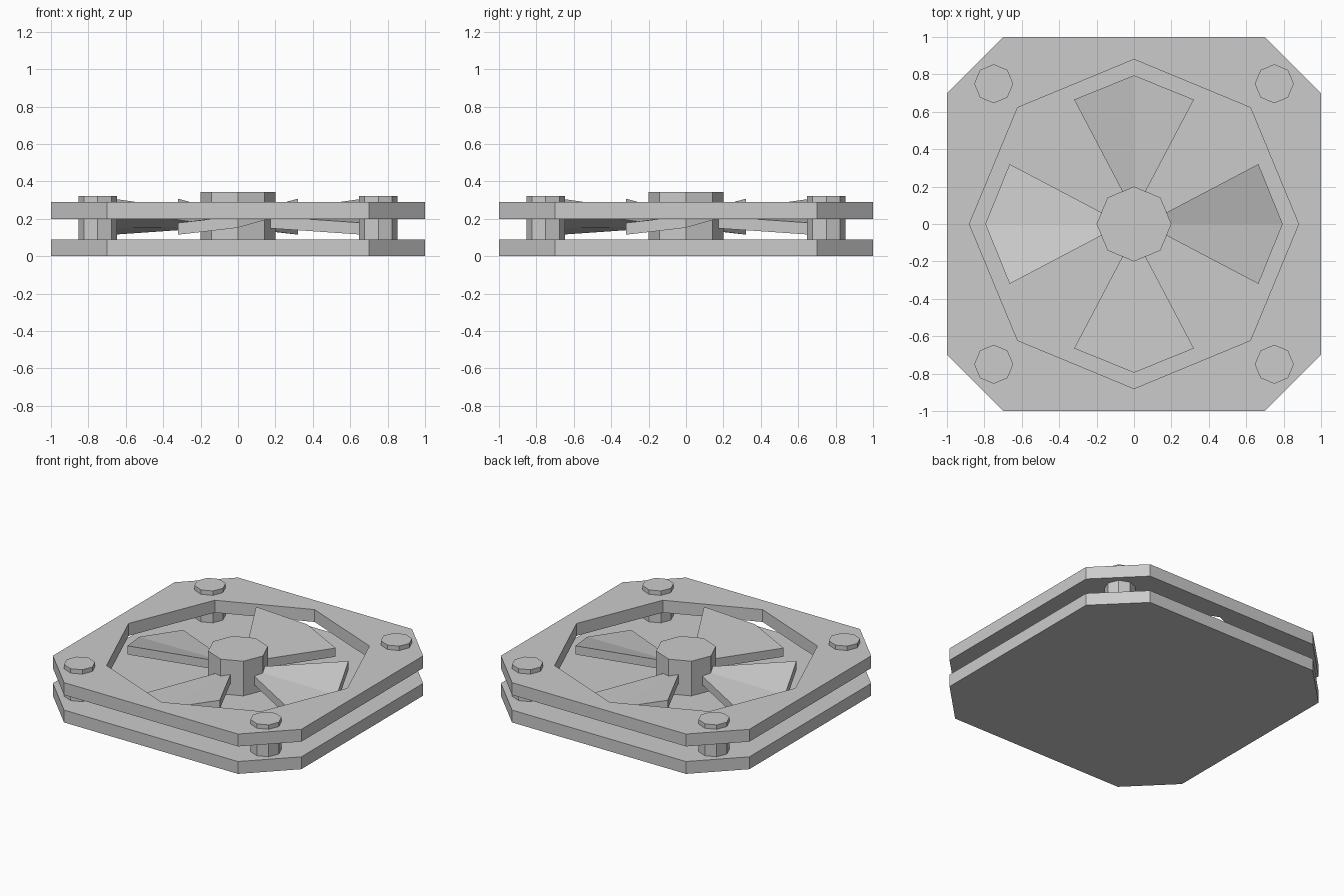
import bpy, bmesh
from math import pi, cos, sin

if "Cube" in bpy.data.objects:
    bpy.data.objects.remove(bpy.data.objects["Cube"])


def add_object(name, bm):
    bmesh.ops.recalc_face_normals(bm, faces=bm.faces)
    mesh = bpy.data.meshes.new(name)
    bm.to_mesh(mesh)
    bm.free()
    ob = bpy.data.objects.new(name, mesh)
    bpy.context.collection.objects.link(ob)
    return ob


def prism(name, outline, z0, z1):
    bm = bmesh.new()
    face = bm.faces.new([bm.verts.new((x, y, z0)) for x, y in outline])
    top = bmesh.ops.extrude_face_region(bm, geom=[face], use_keep_orig=True)["geom"]
    for v in top:
        if isinstance(v, bmesh.types.BMVert):
            v.co.z = z1
    return add_object(name, bm)


def octagon(r, cx=0, cy=0):
    return [(cx + r * cos(i * pi / 4), cy + r * sin(i * pi / 4)) for i in range(8)]


# Base and frame plates with cut corners
plate = [(1, -.7), (1, .7), (.7, 1), (-.7, 1), (-1, .7), (-1, -.7), (-.7, -1), (.7, -1)]
prism("base_plate", plate, 0, .09)
frame = prism("top_frame", plate, .2, .29)

# Octagonal opening in the frame
cutter = prism("opening_cutter", octagon(.88), .15, .35)
cutter.hide_render = True
cutter.hide_viewport = True
cut = frame.modifiers.new("opening", "BOOLEAN")
cut.operation = "DIFFERENCE"
cut.object = cutter
cut.solver = "EXACT"

# Corner bolts
for sx in (-1, 1):
    for sy in (-1, 1):
        prism("corner_bolt", octagon(.104, .75 * sx, .75 * sy), .085, .322)

# Central hub
prism("hub", octagon(.2), .085, .342)

# Twisted fan blades, one side low and the other high
kite = [(.057, 0, .22), (.665, -.32, .178), (.795, 0, .215), (.665, .32, .307)]
thickness = .063
for k in range(4):
    c, s = cos(k * pi / 2), sin(k * pi / 2)
    bm = bmesh.new()
    pts = [(x * c - y * s, x * s + y * c, z) for x, y, z in kite]
    up = [bm.verts.new(p) for p in pts]
    low = [bm.verts.new((x, y, z - thickness)) for x, y, z in pts]
    for ring in (up, low):
        bm.faces.new((ring[0], ring[1], ring[2]))
        bm.faces.new((ring[0], ring[2], ring[3]))
    for i in range(4):
        j = (i + 1) % 4
        bm.faces.new((low[i], low[j], up[j], up[i]))
    add_object("fan_blade", bm)
